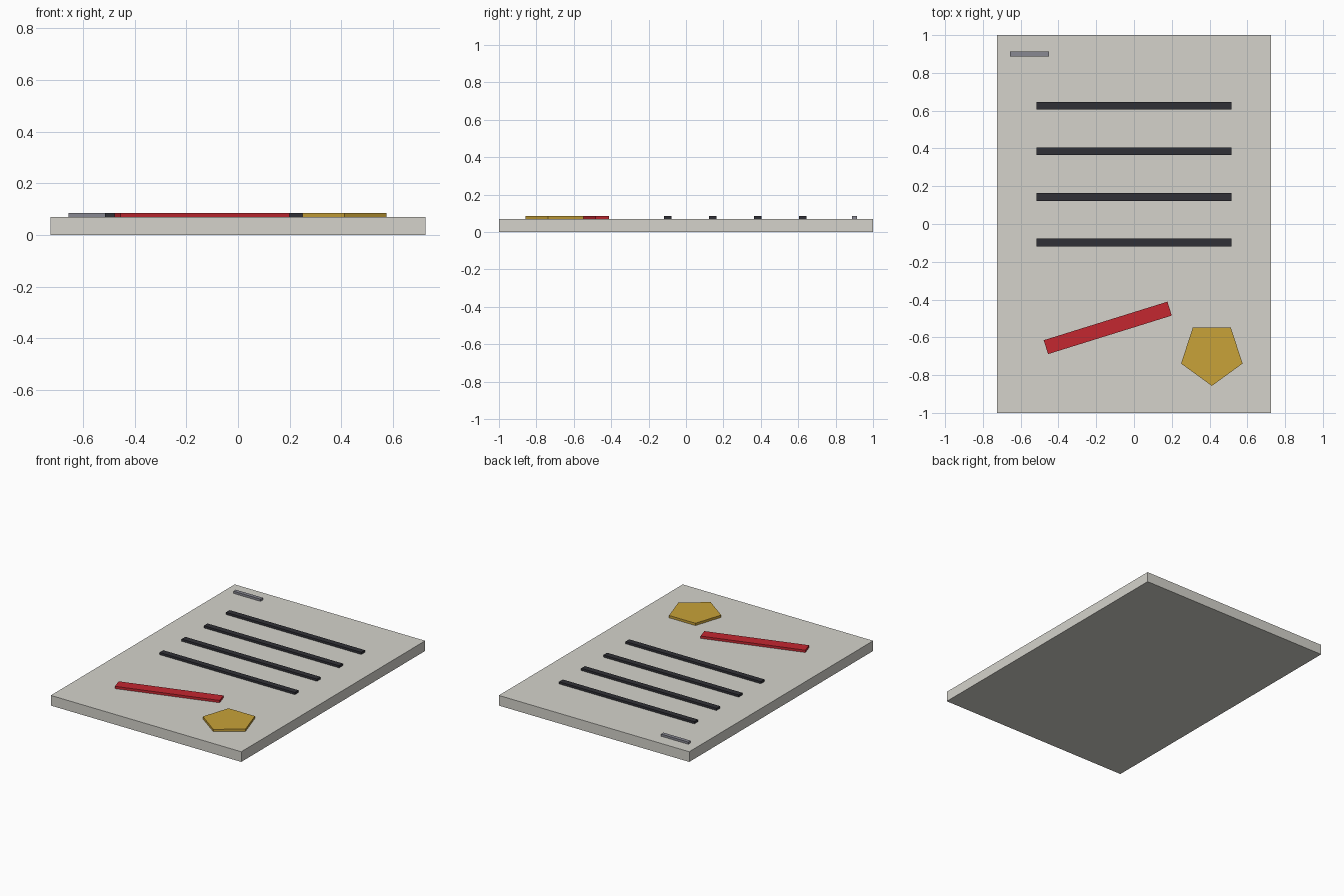
import bpy
from math import radians

if "Cube" in bpy.data.objects:
    bpy.data.objects.remove(bpy.data.objects["Cube"])

TOP = 0.07      # top of the plate
RAISED = 0.086  # top of the raised details
SINK = 0.002    # details sit slightly into the plate


def material(name, rgb):
    m = bpy.data.materials.new(name)
    m.diffuse_color = (*rgb, 1)
    m.use_nodes = True
    m.node_tree.nodes["Principled BSDF"].inputs["Base Color"].default_value = m.diffuse_color
    return m


def box(name, x, y, w, d, z0, z1, mat, angle=0):
    bpy.ops.mesh.primitive_cube_add(size=1, location=(x, y, (z0 + z1) / 2))
    ob = bpy.context.object
    ob.name = name
    ob.scale = (w, d, z1 - z0)
    ob.rotation_euler.z = radians(angle)
    ob.data.materials.append(mat)
    return ob


pale = material("pale_grey", (0.66, 0.65, 0.60))
dark = material("charcoal", (0.03, 0.03, 0.037))
grey = material("mid_grey", (0.25, 0.25, 0.29))
red = material("red", (0.55, 0.02, 0.03))
gold = material("gold", (0.58, 0.36, 0.04))

# flat base sheet
box("sheet", 0, 0, 1.45, 2.0, 0, TOP, pale)

# four ruled bars
for i in range(4):
    box(f"line_bar_{i + 1}", 0, 0.625 - 0.241 * i, 1.03, 0.04, TOP - SINK, RAISED - 0.001, dark)

# small corner tab
box("corner_tab", -0.553, 0.90, 0.207, 0.026, TOP - SINK, RAISED - 0.001, grey)

# slanted red strip
box("slanted_strip", -0.139, -0.55, 0.686, 0.077, TOP - SINK, RAISED, red, 17.3)

# five-sided seal, point towards the front
bpy.ops.mesh.primitive_cylinder_add(vertices=5, radius=0.171, depth=RAISED - TOP + SINK,
                                    location=(0.412, -0.686, (RAISED + TOP - SINK) / 2),
                                    rotation=(0, 0, radians(180)))
seal = bpy.context.object
seal.name = "seal"
seal.data.materials.append(gold)
